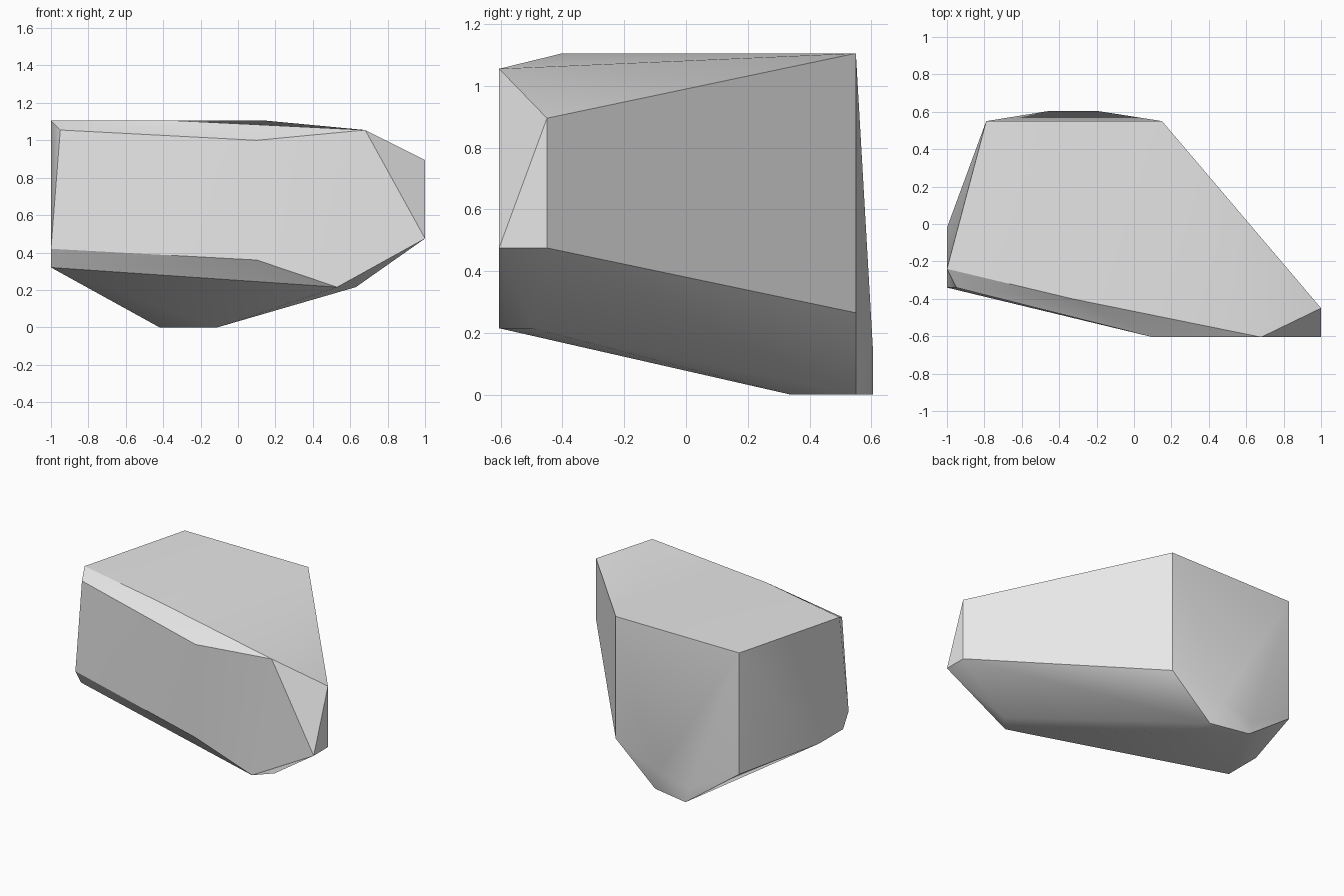
import bpy
import bmesh
import math

# Remove the default cube only
default_cube = bpy.data.objects.get("Cube")
if default_cube:
    bpy.data.objects.remove(default_cube, do_unlink=True)


def make_material(name, colour):
    """One flat colour, shown in both viewport and render."""
    material = bpy.data.materials.new(name)
    material.use_nodes = True
    material.diffuse_color = colour
    shader = material.node_tree.nodes["Principled BSDF"]
    shader.inputs["Base Color"].default_value = colour
    return material


def make_hull(name, corner_groups, material):
    """Build a faceted stone as the convex skin around its corners."""
    mesh = bpy.data.meshes.new(name)
    bm = bmesh.new()
    for group in corner_groups:
        for corner in group:
            bm.verts.new(corner)
    bmesh.ops.convex_hull(bm, input=bm.verts[:])
    # Drop any corner swallowed by the skin
    loose = [v for v in bm.verts if not v.link_faces]
    bmesh.ops.delete(bm, geom=loose, context="VERTS")
    # Join triangles that lie in the same plane
    bmesh.ops.dissolve_limit(bm, angle_limit=math.radians(1),
                             verts=bm.verts[:], edges=bm.edges[:])
    bmesh.ops.recalc_face_normals(bm, faces=bm.faces[:])
    bm.to_mesh(mesh)
    bm.free()
    mesh.materials.append(material)
    obj = bpy.data.objects.new(name, mesh)
    bpy.context.collection.objects.link(obj)
    return obj


def upright(x, y, low, high):
    """Two corners joined by a vertical edge."""
    return [(x, y, low), (x, y, high)]


TOP = 1.105
FRONT = -.605
BACK = .605

# Flat top and the vertical edges of the rear and right-hand walls
rear_edges = upright(-.79, .55, .27, TOP) + upright(.15, .55, .265, TOP)
side_edge = upright(1, -.45, .475, .895)
top_rim = [(-1, -.24, TOP), (-.33, -.4, TOP)]

# Bevelled front wall
front_wall = [(-.95, -.34, 1.055), (.1, FRONT, 1), (.68, FRONT, 1.055),
              (1, FRONT, .475), (.53, FRONT, .215), (.1, FRONT, .36)]

# Narrow end wall and its lower rim
end_wall = [(-1, -.34, .42), (-1, -.28, .32), (-1, -.02, .32)]

# Tapered underside and the small foot it rests on
underside = [(.63, -.5, .215), (-.2, BACK, .15), (-.45, BACK, .1)]
foot = [(-.42, BACK, 0), (-.15, .55, 0), (-.11, .34, 0)]

stone_grey = make_material("stone grey", (.8, .8, .8, 1))
boulder = make_hull("boulder", [rear_edges, side_edge, top_rim, front_wall,
                                end_wall, underside, foot], stone_grey)

# Soften shallow breaks and keep the strong edges crisp
bpy.ops.object.select_all(action="DESELECT")
boulder.select_set(True)
bpy.context.view_layer.objects.active = boulder
bpy.ops.object.shade_smooth_by_angle(angle=math.radians(30))
